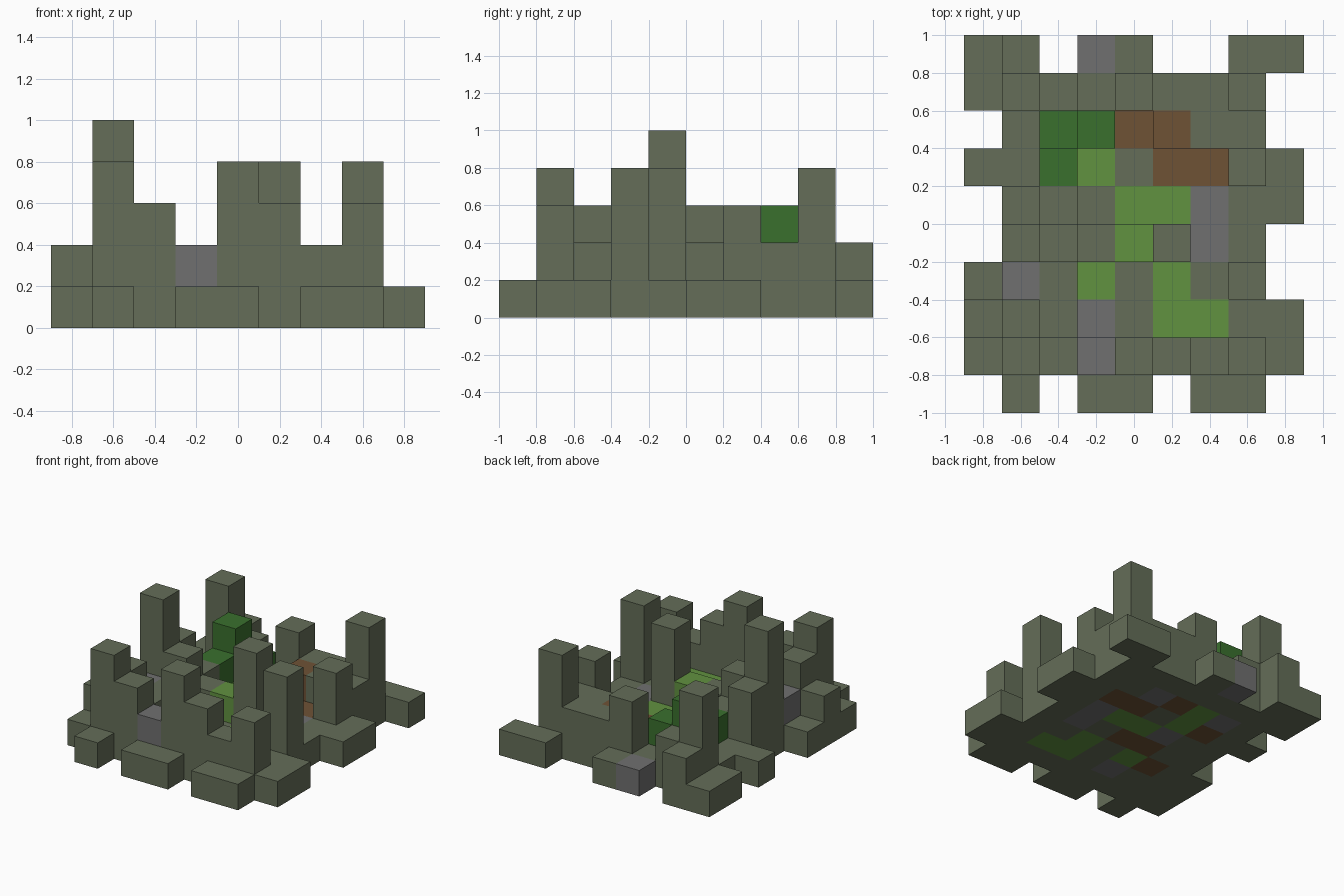
import bpy, bmesh
from mathutils import Vector

cube = bpy.data.objects.get("Cube")
if cube:
    bpy.data.objects.remove(cube, do_unlink=True)

CELL = 0.2

# Plan of the block ruin, listed from the back row to the front row.
# Each row: column heights in blocks, colour of the blocks, colour of the floor layer.
PLAN = [
    ("12.11..11", "oo.go..oo", "oo.go..oo"),
    ("14213224.", "oooooooo.", "oooooooo."),
    (".1321222.", ".oddbboo.", ".oglbgoo."),
    ("112111131", "oodlobboo", "ooblobboo"),
    (".32111111", ".ooollgoo", ".oogllgoo"),
    (".5322411.", ".ooologo.", ".oobbogo."),
    ("12211114.", "ogololoo.", "oobloloo."),
    ("232111111", "ooogolloo", "ooogolloo"),
    ("143243231", "ooogooooo", "ooooooooo"),
    (".1.11.11.", ".o.oo.oo.", ".o.oo.oo."),
]
ROWS = PLAN[::-1]
WIDE, DEEP = len(ROWS[0][0]), len(ROWS)

PARTS = {
    "o": ("mossy_stone_walls", "moss grey", (0.128, 0.155, 0.098)),
    "g": ("plain_stones", "stone grey", (0.16, 0.16, 0.16)),
    "b": ("bare_earth", "earth brown", (0.156, 0.084, 0.036)),
    "l": ("grass_path", "grass green", (0.12, 0.287, 0.051)),
    "d": ("dark_bush", "leaf green", (0.042, 0.162, 0.027)),
}

SIDES = [Vector(d) for d in ((1, 0, 0), (-1, 0, 0), (0, 1, 0),
                             (0, -1, 0), (0, 0, 1), (0, 0, -1))]


def height(i, j):
    if 0 <= i < WIDE and 0 <= j < DEEP and ROWS[j][0][i] != ".":
        return int(ROWS[j][0][i])
    return 0


def filled(i, j, k):
    return 0 <= k < height(i, j)


def colour_key(i, j, k, side):
    """Floor layer takes the floor colour, all above takes the block colour."""
    floor = k == 0 and side.z <= 0
    return ROWS[j][2 if floor else 1][i]


def add_face(bm, centre, side):
    """One square of a block, wound to face outwards."""
    u = Vector((side.y, side.z, side.x))
    v = side.cross(u)
    half = CELL / 2
    corners = [centre + half * (side + a * u + b * v)
               for a, b in ((-1, -1), (1, -1), (1, 1), (-1, 1))]
    bm.faces.new([bm.verts.new(c) for c in corners])


# Outer skin of the blocks, sorted by colour
skins = {key: bmesh.new() for key in PARTS}
for j in range(DEEP):
    for i in range(WIDE):
        for k in range(height(i, j)):
            centre = CELL * Vector((i + 0.5 - WIDE / 2, j + 0.5 - DEEP / 2, k + 0.5))
            for side in SIDES:
                if not filled(i + int(side.x), j + int(side.y), k + int(side.z)):
                    add_face(skins[colour_key(i, j, k, side)], centre, side)

# One object and one material for each colour
for key, (part, colour_name, rgb) in PARTS.items():
    bm = skins[key]
    bmesh.ops.remove_doubles(bm, verts=bm.verts[:], dist=0.001)
    bmesh.ops.dissolve_limit(bm, angle_limit=0.01, verts=bm.verts[:], edges=bm.edges[:])
    mesh = bpy.data.meshes.new(part)
    bm.to_mesh(mesh)
    bm.free()
    mat = bpy.data.materials.new(colour_name)
    mat.use_nodes = True
    mat.diffuse_color = (*rgb, 1)
    shader = next(n for n in mat.node_tree.nodes if n.type == "BSDF_PRINCIPLED")
    shader.inputs["Base Color"].default_value = (*rgb, 1)
    shader.inputs["Roughness"].default_value = 0.9
    mesh.materials.append(mat)
    bpy.context.collection.objects.link(bpy.data.objects.new(part, mesh))
